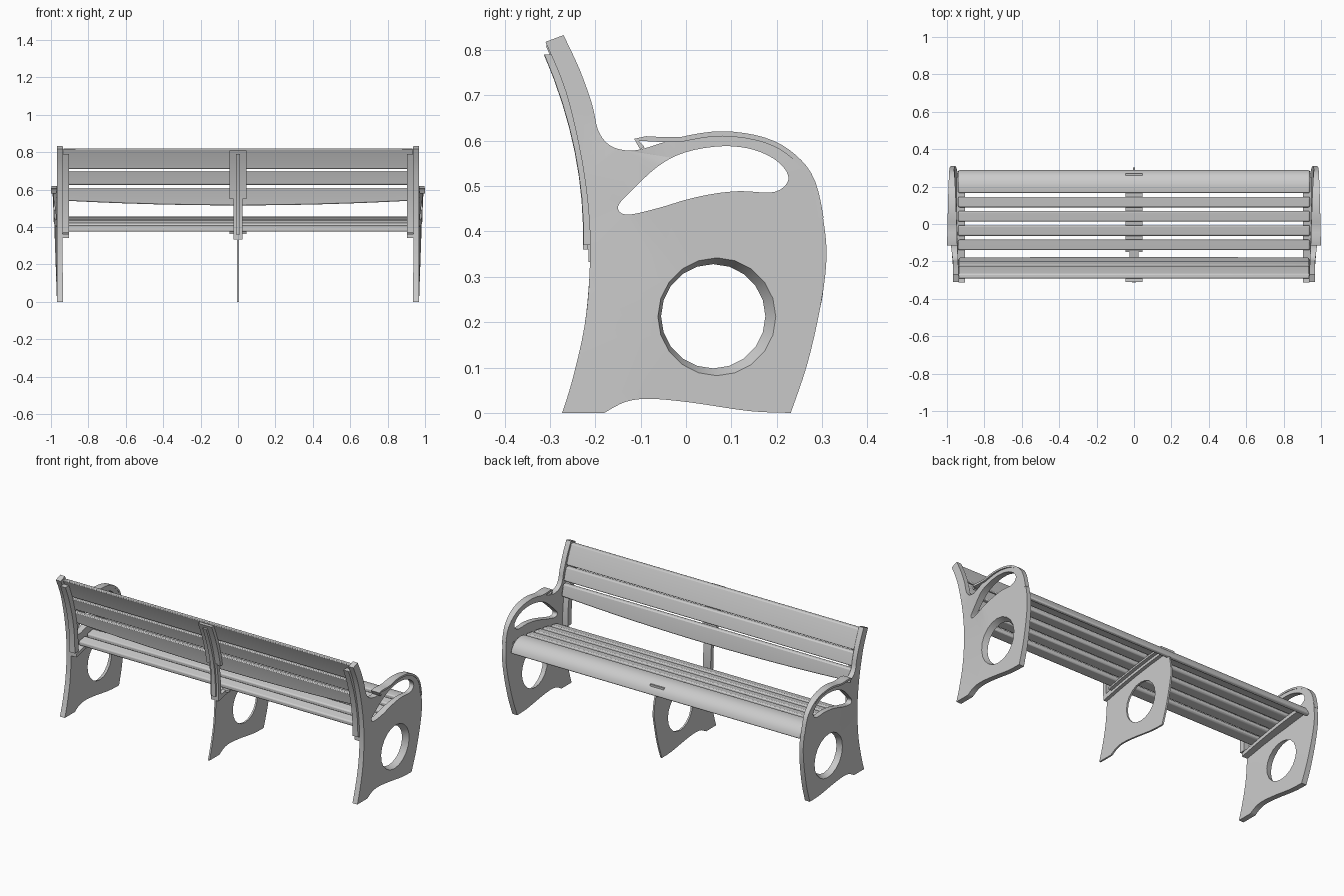
import bpy, bmesh, math

cube = bpy.data.objects.get("Cube")
if cube:
    bpy.data.objects.remove(cube, do_unlink=True)

grey = bpy.data.materials.new("bench_grey")
grey.use_nodes = True
COLOUR = (0.6, 0.6, 0.6, 1)
grey.diffuse_color = COLOUR
grey.node_tree.nodes["Principled BSDF"].inputs["Base Color"].default_value = COLOUR


def finish(name, bm, bevel=0):
    bmesh.ops.recalc_face_normals(bm, faces=bm.faces)
    mesh = bpy.data.meshes.new(name)
    bm.to_mesh(mesh)
    bm.free()
    mesh.materials.append(grey)
    ob = bpy.data.objects.new(name, mesh)
    bpy.context.collection.objects.link(ob)
    if bevel:
        mod = ob.modifiers.new("rounding", "BEVEL")
        mod.width, mod.segments, mod.limit_method = bevel, 2, "ANGLE"
        mod.angle_limit = math.radians(50)
    bpy.ops.object.select_all(action="DESELECT")
    ob.select_set(True)
    bpy.context.view_layer.objects.active = ob
    bpy.ops.object.shade_smooth_by_angle(angle=math.radians(35))


def smooth(pts, corners=(), steps=4):
    """Closed Catmull-Rom curve that keeps the listed corners sharp."""
    out, n = [], len(pts)
    for i in range(n):
        b, c = pts[i], pts[(i + 1) % n]
        a = b if i in corners else pts[i - 1]
        d = c if (i + 1) % n in corners else pts[(i + 2) % n]
        for s in range(steps):
            t = s / steps
            out.append(tuple(0.5 * (2 * q + (r - p) * t + (2 * p - 5 * q + 4 * r - s4) * t * t
                                    + (3 * q - p - 3 * r + s4) * t ** 3)
                             for p, q, r, s4 in zip(a, b, c, d)))
    return out


def circle(y, z, r, n=20):
    return [(y + r * math.cos(i * math.tau / n), z + r * math.sin(i * math.tau / n)) for i in range(n)]


def panel(name, inner, outer, x_in, x_out):
    """Upright plate with holes: matching loops on both faces."""
    bm = bmesh.new()
    sides = []
    for loops, fx in ((inner, x_in), (outer, x_out)):
        rings, edges = [], []
        for loop in loops:
            ring = [bm.verts.new((fx(y, z), y, z)) for y, z in loop]
            edges += [bm.edges.new((ring[i - 1], ring[i])) for i in range(len(ring))]
            rings.append(ring)
        bmesh.ops.triangle_fill(bm, edges=edges, use_beauty=True)
        sides.append(rings)
    for p, q in zip(*sides):
        for i in range(len(p)):
            bm.faces.new((p[i - 1], p[i], q[i], q[i - 1]))
    finish(name, bm)


def loft(name, rings, bevel=0):
    """Skin a row of matching closed sections and cap the ends."""
    bm = bmesh.new()
    vs = [[bm.verts.new(p) for p in ring] for ring in rings]
    for a, b in zip(vs, vs[1:]):
        for i in range(len(a)):
            bm.faces.new((a[i - 1], a[i], b[i], b[i - 1]))
    bm.faces.new(vs[0])
    bm.faces.new(vs[-1][::-1])
    finish(name, bm, bevel)


def clamp(t):
    return max(0, min(1, t))


def rear(z):          # curve of the backrest
    return -0.212 - 0.54 * (z - 0.39) ** 2


def seat(y):          # height of the seat top
    return 0.427 + 0.165 * y - 0.15 * y * y


def back_section(z0, z1, front, behind, n=8):
    zs = [z0 + (z1 - z0) * i / n for i in range(n + 1)]
    return [(rear(z) + front, z) for z in zs] + [(rear(z) + behind, z) for z in reversed(zs)]


def seat_section(y0, y1, top, bottom, n=4):
    ys = [y0 + (y1 - y0) * i / n for i in range(n + 1)]
    return [(y, seat(y) + top) for y in ys] + [(y, seat(y) + bottom) for y in reversed(ys)]


def extrude_x(name, section, x0, x1, bevel=0):
    loft(name, [[(x, y, z) for y, z in section] for x in (x0, x1)], bevel)


# Outlines of the end and middle panels, seen from the side
foot = [(0.231, 0), (0.14, 0.004), (0.01, 0.023), (-0.08, 0.031), (-0.134, 0.024), (-0.18, 0),
        (-0.273, 0), (-0.25, 0.075), (-0.224, 0.19), (-0.213, 0.3)]
arm = [(-0.10, 0.581), (-0.013, 0.607), (0.08, 0.62), (0.174, 0.606), (0.24, 0.569),
       (0.284, 0.51), (0.306, 0.404), (0.309, 0.326)]
post = [(-0.213, 0.42), (-0.23, 0.558), (-0.265, 0.708), (-0.31, 0.818), (-0.27, 0.833),
        (-0.234, 0.756), (-0.207, 0.68), (-0.194, 0.624), (-0.172, 0.593), (-0.14, 0.58)]
toe = [(0.295, 0.227), (0.267, 0.106)]
end_outline = smooth(foot + post + arm + toe, (0, 5, 6, 13, 14))
handle = smooth([(-0.13, 0.437), (-0.06, 0.452), (0, 0.47), (0.06, 0.483), (0.12, 0.489),
                 (0.195, 0.487), (0.226, 0.515), (0.205, 0.552), (0.15, 0.58), (0.08, 0.588),
                 (0, 0.575), (-0.06, 0.545), (-0.12, 0.49), (-0.15, 0.455)])
small_hole, big_hole = circle(0.06, 0.213, 0.115), circle(0.068, 0.212, 0.13)

for side, s in (("left", 1), ("right", -1)):
    # End panel, leaning outward toward the seat front
    panel(side + "_end_panel", [end_outline, handle, small_hole], [end_outline, handle, big_hole],
          lambda y, z: s * (0.936 + 0.027 * clamp(z / 0.5) * clamp((y + 0.3) / 0.6)),
          lambda y, z: s * (0.968 + 0.019 * clamp(z / 0.55) * clamp((y + 0.2) / 0.15)))

    # Armrest cap, narrowing toward the front
    curve = smooth(arm)[:24]
    rings = []
    for i, (y, z) in enumerate(curve):
        t = i / (len(curve) - 1)
        a, b = curve[max(i - 1, 0)], curve[min(i + 1, len(curve) - 1)]
        length = math.dist(a, b)
        ny, nz = -(b[1] - a[1]) / length, (b[0] - a[0]) / length
        x0, x1 = 0.944 + 0.02 * t, 1.0 - 0.014 * t
        lo, hi = (y - 0.010 * ny, z - 0.010 * nz), (y + 0.001 * ny, z + 0.001 * nz)
        rings.append([(s * x0, *lo), (s * x1, *lo), (s * x1, *hi), (s * x0, *hi)])
    loft(side + "_armrest", rings)

    # Brackets that carry the slats at each end
    extrude_x(side + "_back_bracket", back_section(0.37, 0.79, 0.02, -0.014), s * 0.904, s * 0.938)
    extrude_x(side + "_seat_bracket", seat_section(-0.21, 0.25, -0.024, -0.045), s * 0.904, s * 0.95)

# Middle panel under the seat
mid_top = [(-0.212, 0.365), (-0.1, 0.385), (0.1, 0.415), (0.25, 0.425), (0.288, 0.375), (0.303, 0.29)]
mid_outline = smooth(foot + mid_top + toe, (0, 5, 6, 10, 13))
mid_loops = [mid_outline, small_hole]
panel("middle_panel", mid_loops, mid_loops, lambda y, z: -0.005, lambda y, z: 0.005)

# Middle beam under the seat and brace behind the back
extrude_x("middle_seat_beam", seat_section(-0.15, 0.27, -0.024, -0.036), -0.045, 0.045)
extrude_x("middle_seat_rib", seat_section(-0.215, 0.25, -0.024, -0.052), -0.025, 0.025)
extrude_x("middle_back_plate", back_section(0.55, 0.81, 0.02, -0.002), -0.045, 0.045)
extrude_x("middle_back_stem", back_section(0.36, 0.56, 0.018, -0.006), -0.025, 0.025)
extrude_x("middle_back_rib", back_section(0.36, 0.79, 0.01, -0.015), -0.012, 0.012)

# Seat slats and the rounded front slat
for i in range(4):
    y = -0.14 + 0.0765 * i
    extrude_x(f"seat_slat_{i + 1}", seat_section(y, y + 0.056, 0, -0.026), -0.94, 0.94, 0.007)
nose_top = [(0.166, 0.451), (0.2, 0.456), (0.235, 0.45), (0.263, 0.434), (0.282, 0.41), (0.289, 0.385)]
nose_under = [(0.27, 0.378), (0.262, 0.398), (0.248, 0.415), (0.226, 0.425), (0.2, 0.428), (0.166, 0.425)]
extrude_x("seat_front_slat", nose_top + nose_under, -0.94, 0.94, 0.006)

# Back slats; the lowest has a bowed lower edge
extrude_x("back_top_slat", back_section(0.71, 0.82, 0.045, 0.018), -0.937, 0.937, 0.006)
extrude_x("back_middle_slat", back_section(0.626, 0.7, 0.045, 0.018), -0.937, 0.937, 0.006)
loft("back_lower_slat",
     [[(x, y, z) for y, z in back_section(0.516 + 0.026 * (x / 0.937) ** 2, 0.61, 0.045, 0.018)]
      for x in [0.937 * (i / 8 - 1) for i in range(17)]], 0.006)
